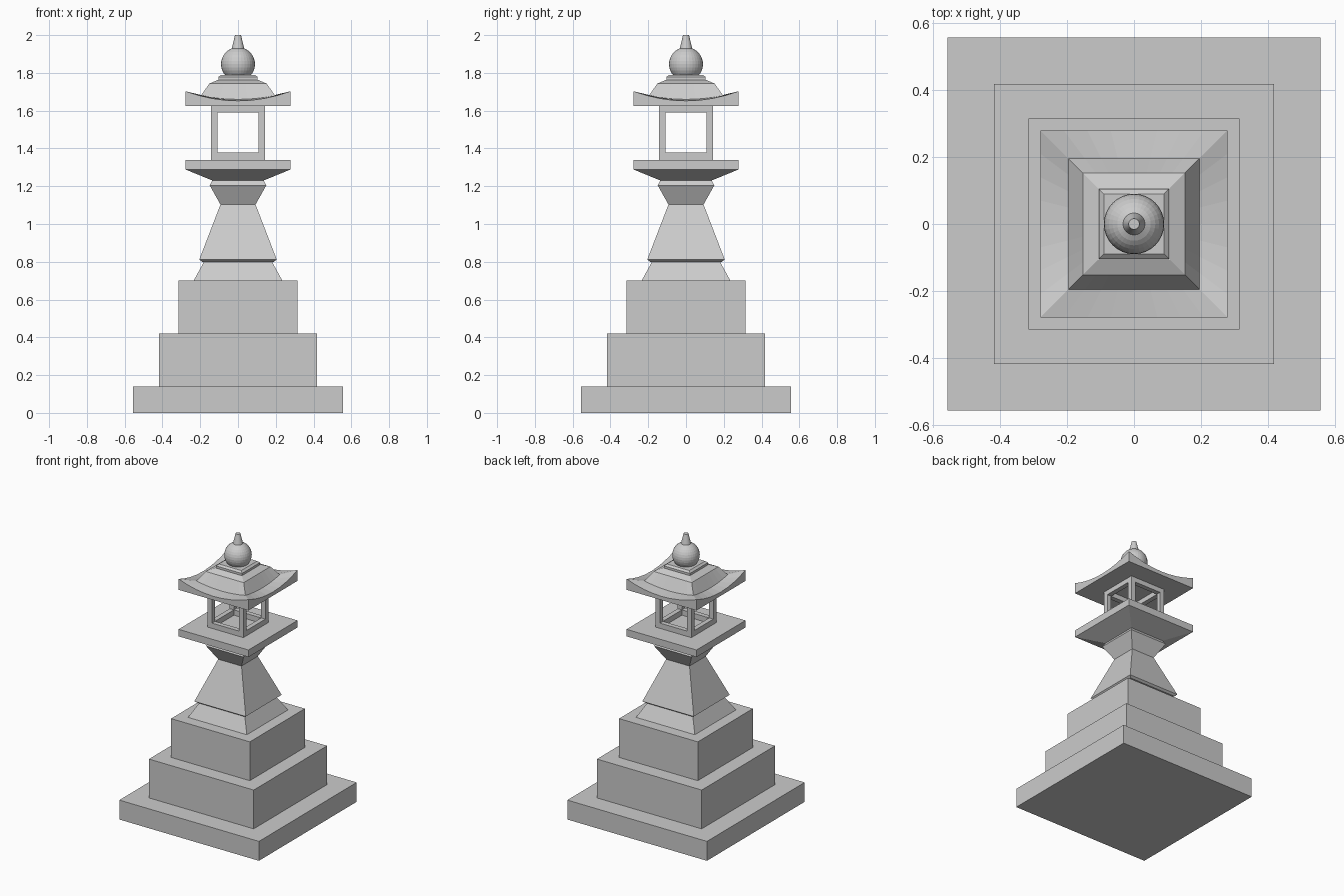
import bpy, bmesh, math

if "Cube" in bpy.data.objects:
    bpy.data.objects.remove(bpy.data.objects["Cube"])


def square_loft(name, rings, n=1):
    """Stack square rings (half, z_middle, z_corner); n segments per side."""
    bm = bmesh.new()
    loops = []
    for half, zm, zc in rings:
        loop = []
        for side in range(4):
            c, s = round(math.cos(side * math.pi / 2)), round(math.sin(side * math.pi / 2))
            for i in range(n):
                t = -1 + 2 * i / n
                x, y = t * half, -half
                loop.append(bm.verts.new((c * x - s * y, s * x + c * y, zm + (zc - zm) * t * t)))
        loops.append(loop)
    m = 4 * n
    for a, b in zip(loops, loops[1:]):
        for i in range(m):
            j = (i + 1) % m
            bm.faces.new((a[i], a[j], b[j], b[i]))
    bm.faces.new(loops[0][::-1])
    bm.faces.new(loops[-1])
    me = bpy.data.meshes.new(name)
    bm.to_mesh(me)
    bm.free()
    ob = bpy.data.objects.new(name, me)
    bpy.context.collection.objects.link(ob)
    return ob


def stack(name, *profile):
    return square_loft(name, [(h, z, z) for h, z in profile])


def box(name, x, y, z0, z1, sx, sy):
    bpy.ops.mesh.primitive_cube_add(size=1, location=(x, y, (z0 + z1) / 2))
    ob = bpy.context.object
    ob.name = name
    ob.scale = (sx, sy, z1 - z0)


# stepped base
for name, half, z0, z1 in (("base_step_lower", 0.557, 0, 0.14),
                           ("base_step_middle", 0.418, 0.14, 0.42),
                           ("base_step_upper", 0.314, 0.42, 0.70)):
    stack(name, (half, z0), (half, z1))

# plinth, flared pedestal and platform
stack("plinth", (0.235, 0.70), (0.18, 0.80))
stack("pedestal", (0.19, 0.80), (0.205, 0.812), (0.093, 1.103),
      (0.15, 1.205), (0.135, 1.232))
stack("platform", (0.135, 1.23), (0.279, 1.289), (0.279, 1.34))

# open lantern chamber: posts and rails
H, T = 0.142, 0.034
c = H - T / 2
for sx in (-1, 1):
    for sy in (-1, 1):
        box("chamber_post", sx * c, sy * c, 1.34, 1.627, T, T)
for z0, z1 in ((1.34, 1.378), (1.59, 1.627)):
    for s in (-1, 1):
        box("chamber_rail", 0, s * c, z0, z1, 2 * (H - T), T)
        box("chamber_rail", s * c, 0, z0, z1, T, 2 * (H - T))

# roof with upswept eaves
square_loft("roof", [(0.279, 1.625, 1.625), (0.279, 1.652, 1.703),
                     (0.196, 1.66, 1.68), (0.152, 1.743, 1.743),
                     (0.108, 1.762, 1.762)], 8)
stack("roof_cap", (0.104, 1.758), (0.104, 1.778), (0.09, 1.79))

# finial ball and spire
bpy.ops.mesh.primitive_uv_sphere_add(segments=32, ring_count=16, radius=0.09, location=(0, 0, 1.846))
bpy.context.object.name = "finial_ball"
bpy.ops.mesh.primitive_cone_add(vertices=32, radius1=0.035, radius2=0.016, depth=0.08, location=(0, 0, 1.96))
bpy.context.object.name = "finial_spire"
bpy.ops.object.shade_smooth_by_angle()
